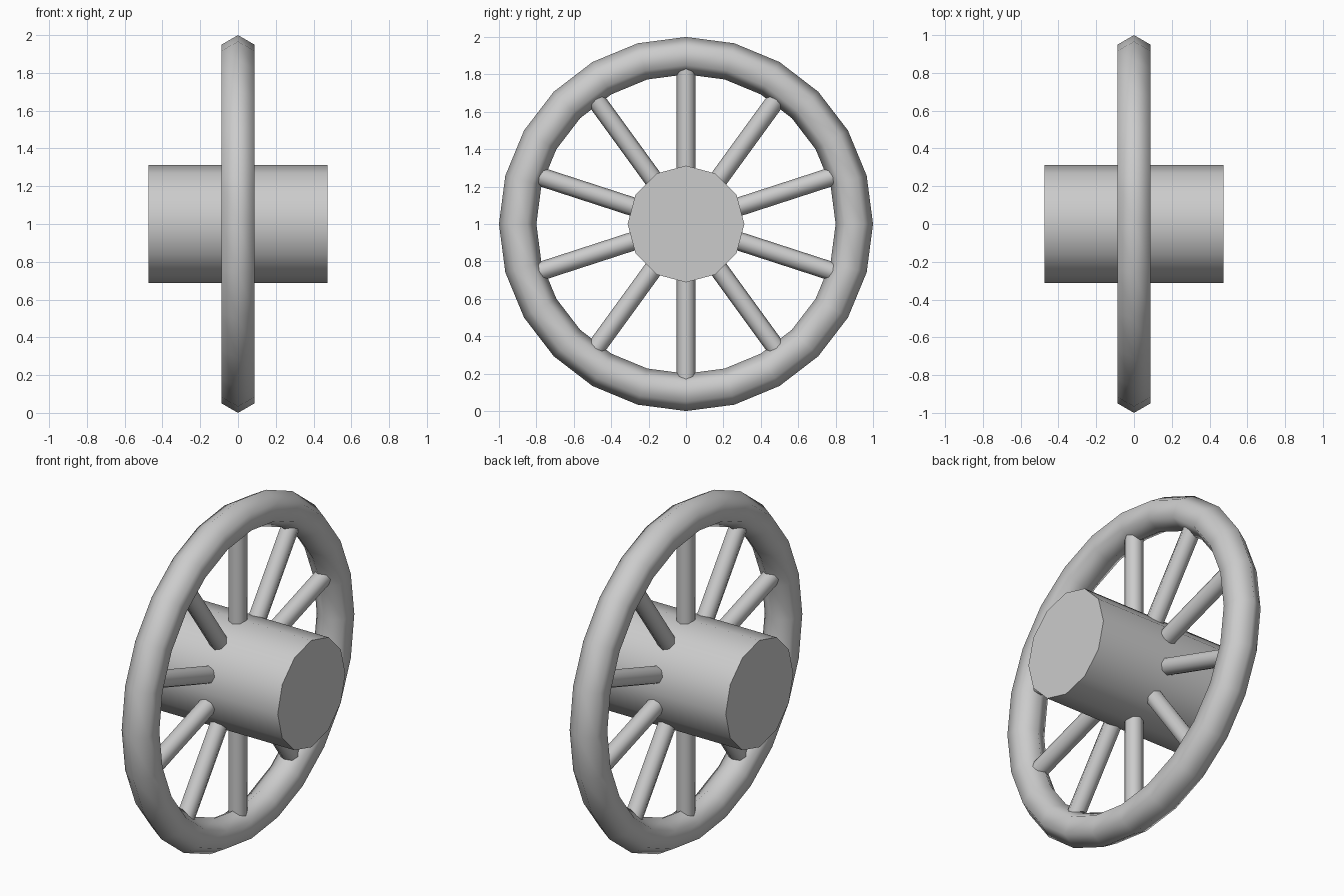
import bpy
from math import pi, radians, sin, cos

if "Cube" in bpy.data.objects:
    bpy.data.objects.remove(bpy.data.objects["Cube"])

CENTRE = (0, 0, 1)


def smooth(ob, name, angle):
    ob.name = name
    bpy.ops.object.transform_apply(location=False, rotation=True, scale=True)
    bpy.ops.object.shade_smooth_by_angle(angle=radians(angle))


# rim: 24-sided ring with a hexagonal section, axle along x
bpy.ops.mesh.primitive_torus_add(location=CENTRE, rotation=(0, pi / 2, 0),
                                 major_segments=24, minor_segments=6,
                                 major_radius=0.9, minor_radius=0.1)
smooth(bpy.context.object, "rim", 65)

# hub: 12-sided drum along x
bpy.ops.mesh.primitive_cylinder_add(vertices=12, radius=0.312, depth=0.95,
                                    location=CENTRE, rotation=(0, pi / 2, 0))
smooth(bpy.context.object, "hub", 50)

# spokes: ten rods from inside the hub to inside the rim
R_IN, R_OUT = 0.2, 0.88
for i in range(10):
    a = i * 2 * pi / 10
    r = (R_IN + R_OUT) / 2
    bpy.ops.mesh.primitive_cylinder_add(vertices=8, radius=0.05, depth=R_OUT - R_IN,
                                        location=(0, -r * sin(a), 1 + r * cos(a)),
                                        rotation=(a, 0, 0))
    smooth(bpy.context.object, f"spoke_{i + 1}", 50)
